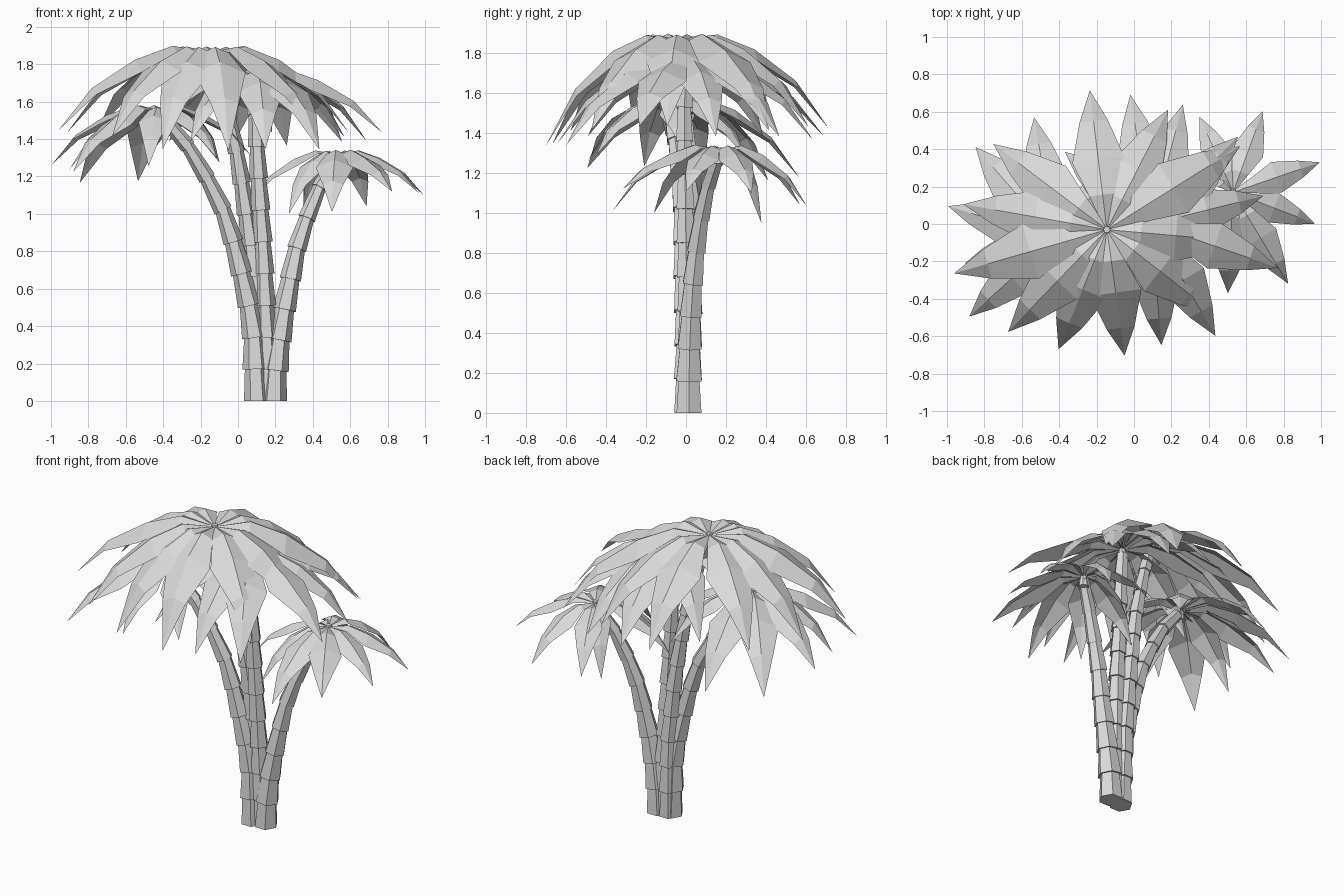
import bpy, bmesh, math
from mathutils import Vector

if "Cube" in bpy.data.objects:
    bpy.data.objects.remove(bpy.data.objects["Cube"])

grey = bpy.data.materials.new("pale_grey")
grey.diffuse_color = (0.7, 0.7, 0.7, 1)
grey.use_nodes = True
grey.node_tree.nodes["Principled BSDF"].inputs["Base Color"].default_value = grey.diffuse_color


def finish(name, bm):
    me = bpy.data.meshes.new(name)
    bm.to_mesh(me)
    bm.free()
    me.materials.append(grey)
    ob = bpy.data.objects.new(name, me)
    bpy.context.collection.objects.link(ob)


def at_height(path, z):
    for a, b in zip(path, path[1:]):
        if z <= b[2]:
            break
    return Vector(a).lerp(Vector(b), (z - a[2]) / (b[2] - a[2]))


# trunk: stacked six-sided tapering sleeves, each overhanging the one below
def trunk(name, path, r0, r1, n):
    bm = bmesh.new()
    top = path[-1][2]
    pts = [at_height(path, top * i / n) for i in range(n + 1)]
    for i in range(n):
        p, q = pts[i], pts[i + 1]
        r = r0 + (r1 - r0) * i / (n - 1)
        d = (q - p).normalized()
        u = Vector((0, 1, 0)).cross(d).normalized()
        v = d.cross(u)
        if i == 0:
            u, v = Vector((1, 0, 0)), Vector((0, 1, 0))
        rings = []
        for c, rad in ((p, r * (1.16 if i else 1.06)), (q + d * 0.01, r * 0.88)):
            rings.append([bm.verts.new(c + rad * (u * math.cos(k * math.pi / 3)
                          + v * math.sin(k * math.pi / 3))) for k in range(6)])
        for k in range(6):
            m = (k + 1) % 6
            bm.faces.new((rings[0][k], rings[0][m], rings[1][m], rings[1][k]))
        bm.faces.new(rings[0][::-1])
        bm.faces.new(rings[1])
    finish(name, bm)


# leaf outline: distance out, rise, share of the final drop, half width
LEAF = [(0.02, 0, 0, 0.018), (0.25, 0.04, 0.0, 0.095), (0.5, 0, 0.1, 0.185),
        (0.78, 0, 0.46, 0.1), (1, 0, 1, 0)]


# crown: drooping leaves folded along the spine, around a small hub
def crown(name, centre, leaves):
    bm = bmesh.new()
    c = Vector(centre)
    for ang, length, fall in leaves:
        a = math.radians(ang)
        out = Vector((math.cos(a), math.sin(a), 0))
        side = Vector((-out.y, out.x, 0))
        size = 0.87 * math.hypot(length, fall)
        prev = None
        for t, rise, share, w in LEAF:
            s = c + out * t * length + Vector((0, 0, rise * length - share * fall))
            mid = bm.verts.new(s)
            if w:
                drop = Vector((0, 0, -0.42 * w * size))
                row = [bm.verts.new(s - side * w * size + drop), mid,
                       bm.verts.new(s + side * w * size + drop)]
            else:
                row = None
            if prev and row:
                for k in (0, 1):
                    bm.faces.new((prev[k], row[k], row[k + 1], prev[k + 1]))
            elif prev:
                for k in (0, 1):
                    bm.faces.new((prev[k], mid, prev[k + 1]))
            prev = row
    finish(name + "_leaves", bm)
    bm = bmesh.new()
    bmesh.ops.create_cone(bm, cap_ends=True, segments=8, radius1=0.034,
                          radius2=0.018, depth=0.08)
    bmesh.ops.translate(bm, verts=bm.verts, vec=c - Vector((0, 0, 0.03)))
    finish(name + "_hub", bm)


# four leaning trunks sharing one base
trunk("left_trunk", [(0.10, 0.0, 0), (0.085, 0, 0.4), (0.04, -0.01, 0.6),
      (-0.01, -0.015, 0.8), (-0.07, -0.02, 1.0), (-0.17, -0.035, 1.2),
      (-0.31, -0.065, 1.43), (-0.41, -0.08, 1.53)], 0.064, 0.037, 9)
trunk("tall_trunk", [(0.11, 0.02, 0), (0.10, 0.03, 0.5), (0.06, 0.03, 0.9),
      (0.0, 0.01, 1.3), (-0.07, -0.01, 1.6), (-0.145, -0.03, 1.83)], 0.058, 0.036, 11)
trunk("middle_trunk", [(0.17, 0.015, 0), (0.15, 0.01, 0.4), (0.135, 0, 0.8),
      (0.11, -0.005, 1.2), (0.095, -0.01, 1.5), (0.09, 0, 1.7)], 0.054, 0.04, 10)
trunk("right_trunk", [(0.19, 0.015, 0), (0.2, 0.015, 0.2), (0.23, 0.02, 0.4),
      (0.27, 0.03, 0.6), (0.31, 0.05, 0.8), (0.375, 0.08, 1.0),
      (0.46, 0.125, 1.2), (0.525, 0.165, 1.3)], 0.068, 0.036, 8)

# leaves as (direction in degrees, reach, drop at the tip)
crown("tall_crown", (-0.145, -0.03, 1.865),
      [(97, .75, .44), (63, .72, .43), (32, .84, .45), (355, .74, .43), (322, .72, .45),
       (278, .68, .53), (248, .69, .52), (226, .76, .45), (196, .85, .42),
       (170, .78, .43), (143, .76, .42)])
crown("middle_crown", (0.09, 0.0, 1.745),
      [(341, .72, .31), (14, .62, .36), (45, .66, .36), (75, .66, .38), (99, .70, .36),
       (140, .6, .36), (190, .58, .36), (235, .6, .36), (275, .65, .4), (300, .69, .4)])
crown("left_crown", (-0.42, -0.08, 1.555),
      [(163, .6, .29), (131, .65, .39), (100, .66, .38), (195, .5, .32), (222, .62, .33),
       (262, .42, .3), (310, .48, .26), (8, .5, .25), (50, .5, .28)])
crown("right_crown", (0.53, 0.17, 1.32),
      [(19, .49, .22), (339, .47, .21), (301, .57, .2), (267, .54, .31), (232, .42, .32),
       (193, .47, .25), (132, .28, .37), (114, .44, .28), (70, .46, .28)])
